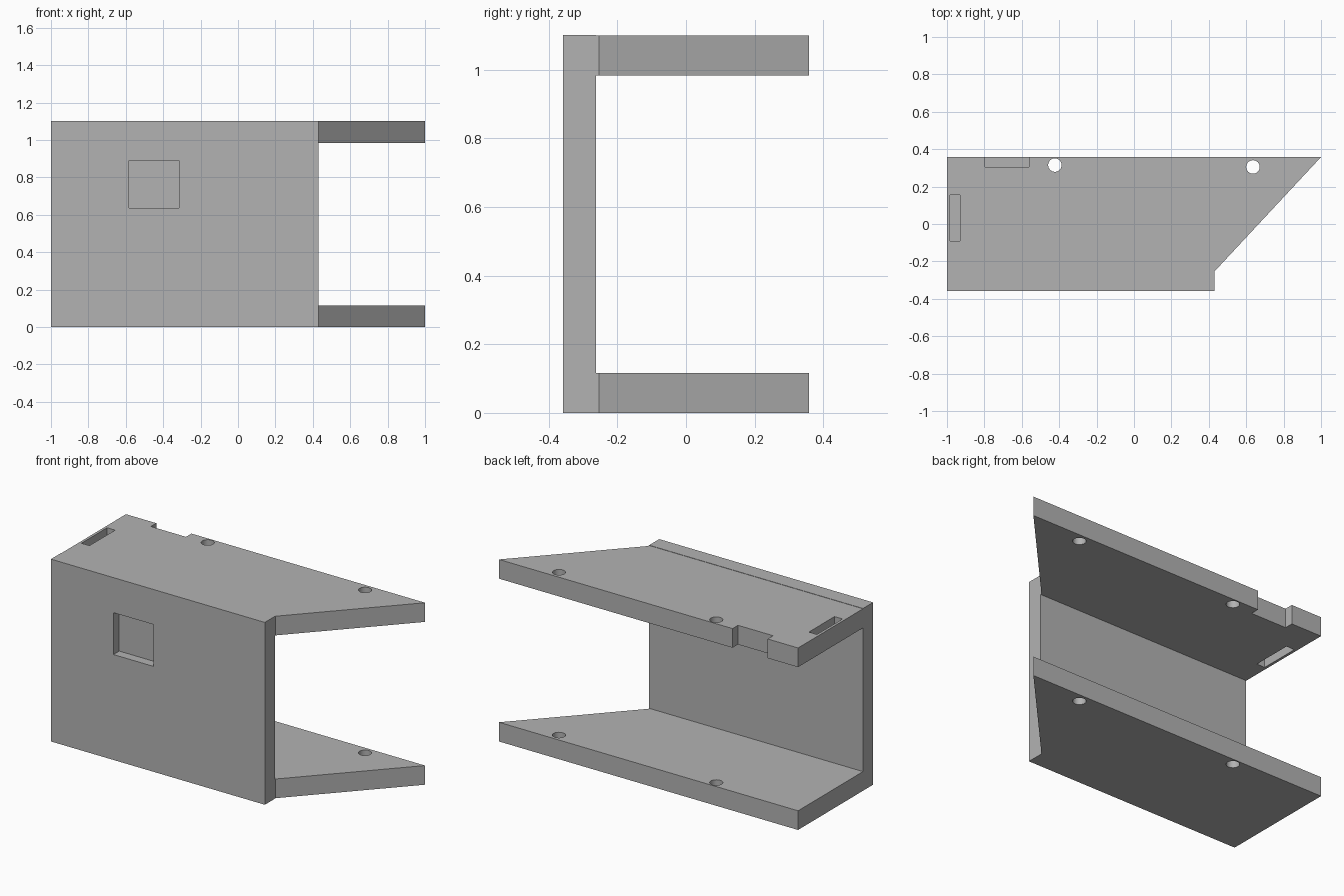
import bpy
import bmesh

if "Cube" in bpy.data.objects:
    bpy.data.objects.remove(bpy.data.objects["Cube"], do_unlink=True)

grey = bpy.data.materials.new("plain grey")
grey.use_nodes = True
colour = (0.45, 0.45, 0.45, 1)
grey.diffuse_color = colour
grey.node_tree.nodes["Principled BSDF"].inputs["Base Color"].default_value = colour


def prism(name, outline, z0, z1):
    """Extrude a flat outline from z0 up to z1."""
    bm = bmesh.new()
    face = bm.faces.new([bm.verts.new((x, y, z0)) for x, y in outline])
    top = bmesh.ops.extrude_face_region(bm, geom=[face])["geom"]
    verts = [v for v in top if isinstance(v, bmesh.types.BMVert)]
    bmesh.ops.translate(bm, vec=(0, 0, z1 - z0), verts=verts)
    bmesh.ops.recalc_face_normals(bm, faces=bm.faces)
    mesh = bpy.data.meshes.new(name)
    bm.to_mesh(mesh)
    bm.free()
    mesh.materials.append(grey)
    obj = bpy.data.objects.new(name, mesh)
    bpy.context.collection.objects.link(obj)
    return obj


def box(name, x0, x1, y0, y1, z0, z1):
    return prism(name, [(x0, y0), (x1, y0), (x1, y1), (x0, y1)], z0, z1)


def hole(x, y, z):
    bpy.ops.mesh.primitive_cylinder_add(vertices=48, radius=0.036, depth=0.4, location=(x, y, z))
    return bpy.context.object


def cut(target, cutters):
    """Subtract each cutter, then discard it."""
    for cutter in cutters:
        cutter.hide_render = True
        mod = target.modifiers.new("cut", "BOOLEAN")
        mod.operation = "DIFFERENCE"
        mod.solver = "EXACT"
        mod.object = cutter
        bpy.context.view_layer.objects.active = target
        bpy.ops.object.modifier_apply(modifier=mod.name)
        bpy.data.objects.remove(cutter, do_unlink=True)
    bpy.ops.object.select_all(action="DESELECT")
    target.select_set(True)
    bpy.context.view_layer.objects.active = target
    bpy.ops.object.shade_smooth_by_angle()


HEIGHT, THICK = 1.102, 0.116
FRONT, INNER, BACK = -0.358, -0.262, 0.358
LEFT_END = 0.43

# Front wall with a shallow square pocket
front_wall = box("front_wall", -1, LEFT_END, FRONT, INNER, 0, HEIGHT)
cut(front_wall, [box("pocket_cutter", -0.582, -0.315, FRONT - 0.1, FRONT + 0.055, 0.637, 0.89)])

# Two shelves with a slanted left end and two drilled holes each
outline = [(-1, INNER), (LEFT_END, INNER), (LEFT_END, -0.254), (1, BACK), (-1, BACK)]
for name, z in (("bottom_shelf", 0), ("top_shelf", HEIGHT - THICK - 0.002)):
    shelf = prism(name, outline, z, z + THICK)
    cutters = [hole(-0.423, 0.315, z), hole(0.636, 0.305, z)]
    if name == "top_shelf":
        # Slot near the right end and notch in the back edge
        cutters.append(box("slot_cutter", -0.984, -0.93, -0.09, 0.155, z - 0.1, z + 0.3))
        cutters.append(box("notch_cutter", -0.797, -0.562, 0.306, BACK + 0.1, z - 0.1, z + 0.3))
    cut(shelf, cutters)
